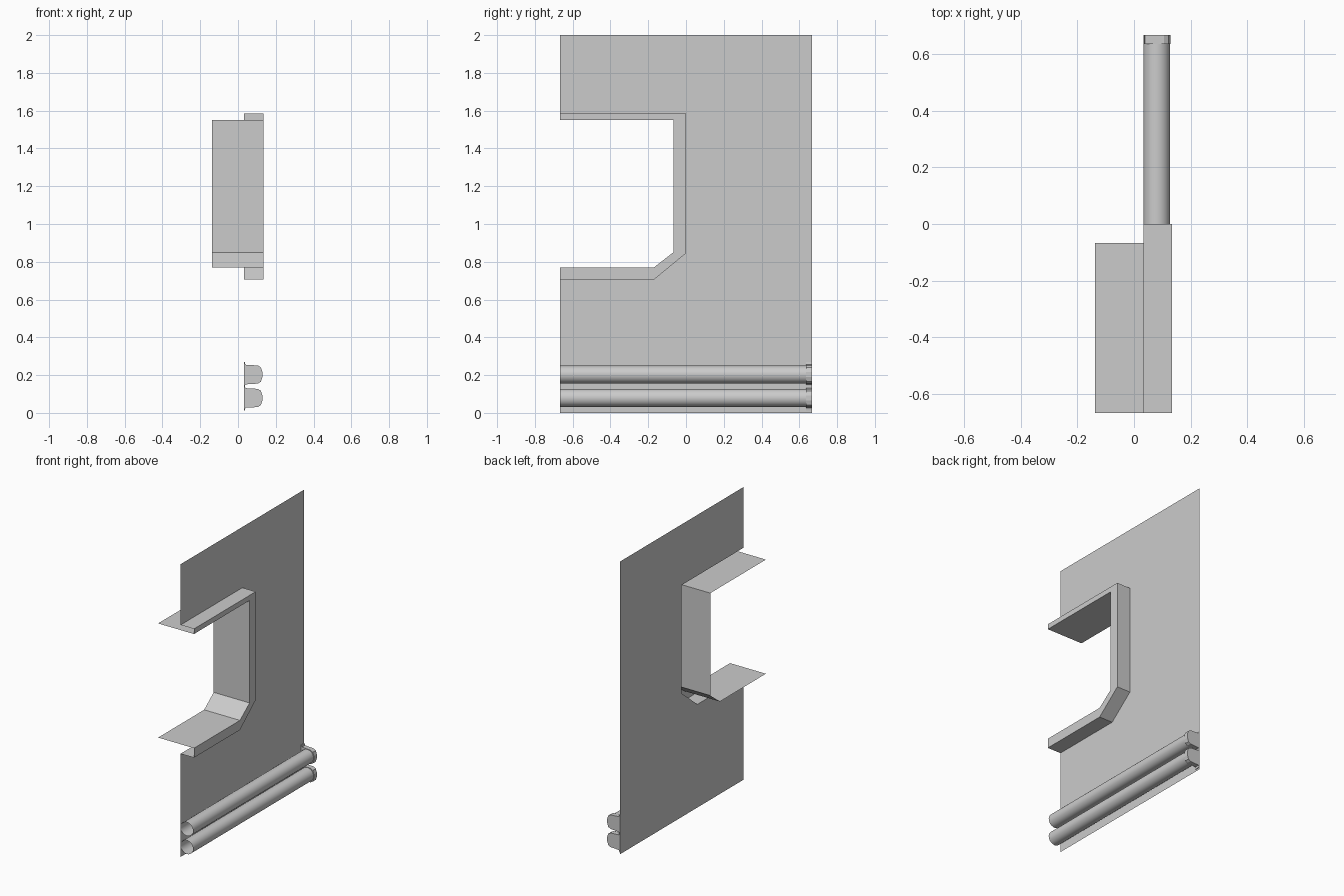
import bpy, bmesh, math

if "Cube" in bpy.data.objects:
    bpy.data.objects.remove(bpy.data.objects["Cube"])

Y, WX, FX, BX = 0.667, 0.033, 0.134, -0.137   # half length, wall, frame front, frame back
OUTER = [(-Y, 1.585), (0, 1.585), (0, 0.845), (-0.17, 0.705), (-Y, 0.705)]
INNER = [(-Y, 1.55), (-0.067, 1.55), (-0.067, 0.85), (-0.17, 0.77), (-Y, 0.77)]


def make(name, faces, smooth=False):
    bm = bmesh.new()
    for f in faces:
        bm.faces.new([bm.verts.new(p) for p in f])
    bmesh.ops.remove_doubles(bm, verts=bm.verts[:], dist=1e-5)
    me = bpy.data.meshes.new(name)
    bm.to_mesh(me)
    bm.free()
    ob = bpy.data.objects.new(name, me)
    bpy.context.collection.objects.link(ob)
    if smooth:
        bpy.context.view_layer.objects.active = ob
        ob.select_set(True)
        bpy.ops.object.shade_smooth_by_angle(angle=math.radians(40))
        ob.select_set(False)
    return ob


def strip(a, b):
    """Quads between two matching open paths."""
    return [[a[i], b[i], b[i + 1], a[i + 1]] for i in range(len(a) - 1)]


def at_x(path, x):
    return [(x, y, z) for y, z in path]


def at_y(path, y):
    return [(x, y, z) for x, z in path]


# Wall sheet with a notch for the window
wall = [(-Y, 0), (Y, 0), (Y, 2), (-Y, 2)] + OUTER
make("wall", [at_x(wall, WX)])

# Window frame: outer edge, front face, deep inner reveal
make("window_frame",
     strip(at_x(OUTER, WX), at_x(OUTER, FX))
     + strip(at_x(OUTER, FX), at_x(INNER, FX))
     + strip(at_x(INNER, FX), at_x(INNER, BX)))

# Two open pipes along the wall foot, each with a closed end bracket
R, N, CAP = 0.047, 24, 0.635
for label, cz in (("lower", 0.079), ("upper", 0.203)):
    ring = [(WX + R + R * math.cos(math.tau * i / N), cz + R * math.sin(math.tau * i / N))
            for i in range(N + 1)]
    make(label + "_pipe", strip(at_y(ring, -Y), at_y(ring, Y - 0.002)), True)

    half = [(WX, 0.066), (0.037, 0.066), (0.039, 0.052), (0.105, 0.048), (0.121, 0.038), (0.129, 0.014)]
    prof = [(x, cz + h) for x, h in half] + [(x, cz - h) for x, h in reversed(half)]
    make(label + "_end_bracket",
         strip(at_y(prof, CAP), at_y(prof, Y)) + [at_y(prof, CAP), at_y(prof, Y)[::-1]])
